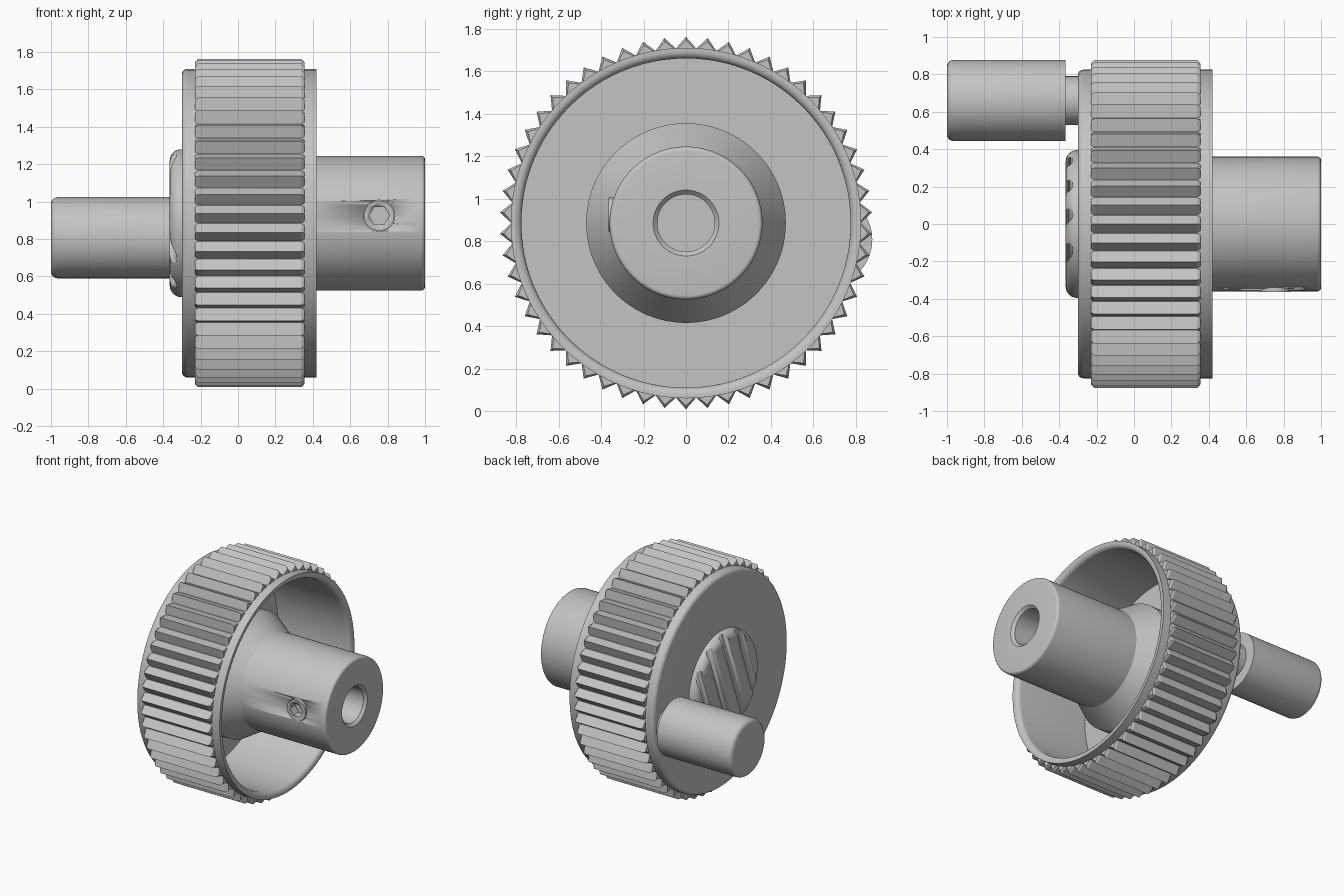
import bpy, bmesh, math
from mathutils import Matrix, Vector

if "Cube" in bpy.data.objects:
    bpy.data.objects.remove(bpy.data.objects["Cube"])

AXIS_Z = 0.885
TEETH = 54

metal = bpy.data.materials.new("light grey metal")
metal.use_nodes = True
grey = (0.55, 0.55, 0.55, 1)
metal.diffuse_color = grey
metal.node_tree.nodes["Principled BSDF"].inputs["Base Color"].default_value = grey


def finish(name, bm, smooth=True):
    bmesh.ops.remove_doubles(bm, verts=bm.verts, dist=1e-5)
    bmesh.ops.recalc_face_normals(bm, faces=bm.faces)
    mesh = bpy.data.meshes.new(name)
    bm.to_mesh(mesh)
    bm.free()
    mesh.materials.append(metal)
    obj = bpy.data.objects.new(name, mesh)
    bpy.context.collection.objects.link(obj)
    if smooth:
        bpy.ops.object.select_all(action="DESELECT")
        obj.select_set(True)
        bpy.context.view_layer.objects.active = obj
        bpy.ops.object.shade_smooth_by_angle(angle=math.radians(30))
    return obj


def arc(x, r, radius, start, end, steps=5):
    """Rounded corner of a profile, angles in degrees."""
    angles = [math.radians(start + (end - start) * i / steps) for i in range(steps + 1)]
    return [(x + radius * math.cos(a), r + radius * math.sin(a)) for a in angles]


def lathe(name, profile, y=0, z=AXIS_Z, segments=96):
    """Revolve (x, radius) points about a line along x."""
    bm = bmesh.new()
    verts = [bm.verts.new((x, 0, r)) for x, r in profile]
    edges = [bm.edges.new(pair) for pair in zip(verts, verts[1:])]
    bmesh.ops.spin(bm, geom=verts + edges, cent=(0, 0, 0), axis=(1, 0, 0),
                   angle=math.tau, steps=segments)
    bmesh.ops.translate(bm, verts=bm.verts, vec=(0, y, z))
    return finish(name, bm)


def rod(name, radius, length, matrix, sides):
    bm = bmesh.new()
    bmesh.ops.create_cone(bm, cap_ends=True, segments=sides, radius1=radius,
                          radius2=radius, depth=length, matrix=matrix)
    return finish(name, bm)


def cut(obj, cutters):
    for cutter in cutters:
        mod = obj.modifiers.new("cut", "BOOLEAN")
        mod.operation = "DIFFERENCE"
        mod.solver = "EXACT"
        mod.object = cutter
    graph = bpy.context.evaluated_depsgraph_get()
    mesh = bpy.data.meshes.new_from_object(obj.evaluated_get(graph))
    obj.modifiers.clear()
    obj.data = mesh
    for cutter in cutters:
        bpy.data.objects.remove(cutter)


# Hollow wheel, open on the hub side
lathe("wheel_shell", [(-0.3, 0)] + arc(-0.27, 0.795, 0.03, 180, 90)
      + [(0.42, 0.825)] + arc(0.385, 0.81, 0.035, 0, -90)
      + [(-0.2, 0.775), (-0.2, 0)])

# Grip ring of pointed teeth
bm = bmesh.new()
rings = []
for x, tip, root in ((-0.23, 0.78, 0.78), (-0.23, 0.86, 0.815), (-0.215, 0.877, 0.823),
                     (0.34, 0.877, 0.823), (0.355, 0.86, 0.815), (0.355, 0.78, 0.78)):
    ring = []
    for i in range(TEETH * 2):
        a = math.pi * i / TEETH
        r = root if i % 2 else tip
        ring.append(bm.verts.new((x, r * math.sin(a), AXIS_Z + r * math.cos(a))))
    rings.append(ring)
for low, high in zip(rings, rings[1:]):
    for i in range(TEETH * 2):
        j = (i + 1) % (TEETH * 2)
        bm.faces.new((low[i], low[j], high[j], high[i]))
finish("grip_teeth", bm, smooth=False)

# Stepped hub with a bore
hub = lathe("hub", [(-0.25, 0), (-0.25, 0.47), (0.1, 0.47), (0.28, 0.36)]
            + arc(0.98, 0.34, 0.02, 90, 0)
            + [(1, 0.155), (0.98, 0.135), (-0.1, 0.135), (-0.1, 0)])

# Set screw with a hexagonal socket, let into the hub
SCREW = Vector((0.755, 0, 0.925))
toward_front = Matrix.Rotation(math.pi / 2, 4, "X")


def screw_rod(name, radius, outer, inner, sides):
    centre = SCREW + Vector((0, -(outer + inner) / 2, 0))
    turn = Matrix.Rotation(math.pi / 6, 4, "Z") if sides == 6 else Matrix()
    return rod(name, radius, outer - inner,
               Matrix.Translation(centre) @ toward_front @ turn, sides)


cut(hub, [screw_rod("hole_cutter", 0.083, 0.5, 0.26, 48)])
screw = screw_rod("set_screw", 0.08, 0.364, 0.25, 48)
cut(screw, [screw_rod("socket_cutter", 0.054, 0.5, 0.3, 6)])

# Rounded cap with four slanted grooves
cap = lathe("grooved_cap", [(-0.365, 0)] + arc(-0.305, 0.335, 0.06, 180, 90, 8)
            + [(-0.28, 0.395), (-0.28, 0)])
slant = Matrix.Rotation(math.radians(-20), 4, "X")
base = Matrix.Translation((-0.365, 0, AXIS_Z)) @ slant
cut(cap, [rod("groove_cutter", 0.038, 1.2,
              base @ Matrix.Translation((0, (k - 1.5) * 0.17, 0)), 24) for k in range(4)])

# Crank handle on a short spindle
HANDLE = dict(y=0.66, z=0.807, segments=64)
lathe("handle_spindle", [(-0.4, 0), (-0.4, 0.13), (-0.27, 0.13), (-0.27, 0)], **HANDLE)
lathe("handle_grip", [(-1, 0)] + arc(-0.965, 0.182, 0.035, 180, 90)
      + [(-0.365, 0.217), (-0.365, 0)], **HANDLE)
